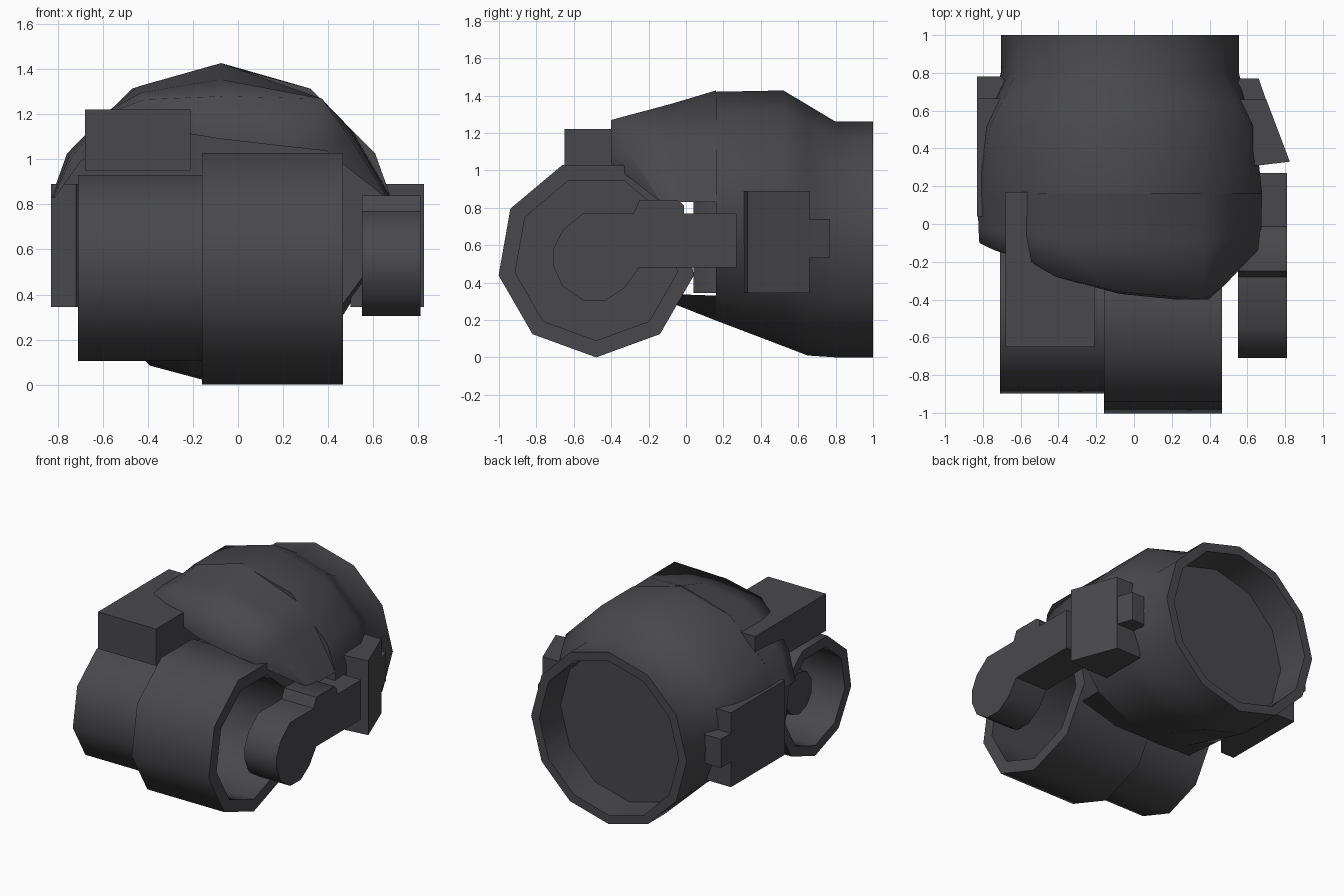
import bpy, bmesh, math

if "Cube" in bpy.data.objects:
    bpy.data.objects.remove(bpy.data.objects["Cube"])

mat = bpy.data.materials.new("dark grey")
mat.diffuse_color = (0.066, 0.065, 0.071, 1)
mat.use_nodes = True
mat.node_tree.nodes["Principled BSDF"].inputs["Base Color"].default_value = mat.diffuse_color


def finish(name, bm, sharp):
    """Smooth shade, keep hard edges, link the object."""
    bmesh.ops.recalc_face_normals(bm, faces=bm.faces)
    for f in bm.faces:
        f.smooth = True
    for e in bm.edges:
        if len(e.link_faces) == 2 and e.calc_face_angle(0) > math.radians(sharp):
            e.smooth = False
    me = bpy.data.meshes.new(name)
    bm.to_mesh(me)
    bm.free()
    me.materials.append(mat)
    ob = bpy.data.objects.new(name, me)
    bpy.context.collection.objects.link(ob)
    return ob


def loft(name, rings, closed=True, caps=True, sharp=50):
    """Skin successive rings of points."""
    bm = bmesh.new()
    vs = [[bm.verts.new(p) for p in ring] for ring in rings]
    n = len(vs[0])
    for a, b in zip(vs, vs[1:]):
        for i in range(n if closed else n - 1):
            j = (i + 1) % n
            bm.faces.new((a[i], a[j], b[j], b[i]))
    if caps:
        bm.faces.new(vs[0])
        bm.faces.new(vs[-1])
    return finish(name, bm, sharp)


def prism_x(name, yz, x0, x1):
    return loft(name, [[(x, y, z) for y, z in yz] for x in (x0, x1)])


def prism_z(name, xy, z0, z1):
    return loft(name, [[(x, y, z) for x, y in xy] for z in (z0, z1)])


def turned(name, profile, sides):
    """Solid of (x, radius) rings around the drum axis."""
    return loft(name, [[(x, -.48 + r * math.sin(k * math.tau / sides),
                         .53 - r * math.cos(k * math.tau / sides))
                        for k in range(sides)] for x, r in profile])


CX, CZ = -0.075, 0.63          # body axis


def polar(deg, r, y):
    a = math.radians(deg)
    return (CX + r * math.sin(a), y, CZ + r * math.cos(a))


# Main body: 14 sided shell, radii from the top down to the bottom
ANG = [0, 30, 60, 75, 90, 120, 150, 180]


def body_ring(y, radii):
    right = [polar(a, r, y) for a, r in zip(ANG, radii)]
    left = [polar(-a, r, y) for a, r in zip(ANG, radii)][1:-1]
    return right + left[::-1]


def round_ring(y, r):
    return body_ring(y, [r, r, r, r * 0.966, r, r, r, r])


loft("body_shell", [
    body_ring(0.16, [.79, .79, .79, .78, .74, .60, .50, .43]),
    body_ring(0.52, [.797, .79, .79, .74, .71, .63, .59, .57]),
    body_ring(0.65, [.72, .72, .72, .68, .67, .63, .62, .62]),
    round_ring(0.80, .63), round_ring(1.0, .63),
    round_ring(1.0, .565), round_ring(0.76, .56)])

# Hood reaching forward over the drum: rear, middle, crest and lower lip
HA = [-75, -60, -40, -28, 0, 35, 49, 75]
hood = [
    ([.16] * 8, [.78, .79, .768, .785, .797, .777, .766, .78]),
    ([-.02, -.04, -.06, -.08, -.08, -.10, -.08, -.02],
     [.775, .775, .77, .755, .725, .78, .76, .775]),
    ([-.10, -.14, -.19, -.28, -.36, -.40, -.32, -.13],
     [.77, .765, .76, .72, .65, .78, .74, .765]),
    ([-.10, -.15, -.20, -.29, -.37, -.40, -.40, -.13],
     [.765, .72, .66, .57, .46, .52, .62, .76])]
loft("hood", [[polar(a, r, y) for a, y, r in zip(HA, ys, rs)] for ys, rs in hood],
     closed=False, caps=False, sharp=100)

# Lower jaw under the drum
JA = [120, 150, 180, 210, 240]
loft("lower_jaw", [
    [polar(a, r, .16) for a, r in zip(JA, [.60, .50, .43, .50, .60])],
    [polar(a, r, y) for a, r, y in zip(JA, [.58, .40, .35, .40, .58],
                                       [-.12, -.06, -.05, -.06, -.12])]],
     closed=False, caps=False)

# Stepped nine sided drum, hollow at both ends, with a small hub on the left
turned("drum", [(-.36, .35), (-.71, .35), (-.71, .425), (-.16, .425),
                (-.16, .53), (.465, .53), (.465, .44), (-.14, .44)], 9)
turned("left_hub", [(-.58, .155), (-.35, .155)], 10)

# Box on top of the drum
prism_z("top_box", [(-.68, -.65), (-.21, -.65), (-.21, .17), (-.68, .17)], .95, 1.22)

# Side arm with rounded end and raised block
prism_x("side_arm", [
    (-.55, .305), (-.43, .305), (-.33, .37), (-.25, .48), (.27, .48), (.27, .77),
    (-.01, .77), (-.01, .81), (-.04, .84), (-.25, .84), (-.28, .77), (-.55, .77),
    (-.66, .68), (-.71, .58), (-.71, .49), (-.66, .38)], .55, .81)

# Side housings with rear tabs
prism_z("right_housing", [(.825, .33), (.70, .66), (.50, .66), (.50, .31), (.66, .31)], .345, .89)
prism_z("right_tab", [(.70, .655), (.66, .77), (.56, .77), (.50, .655)], .53, .74)
prism_z("left_housing", [(-.83, .04), (-.83, .665), (-.62, .665), (-.62, .16), (-.72, .04)], .345, .89)
prism_z("left_tab", [(-.83, .66), (-.83, .78), (-.70, .78), (-.62, .66)], .53, .74)
